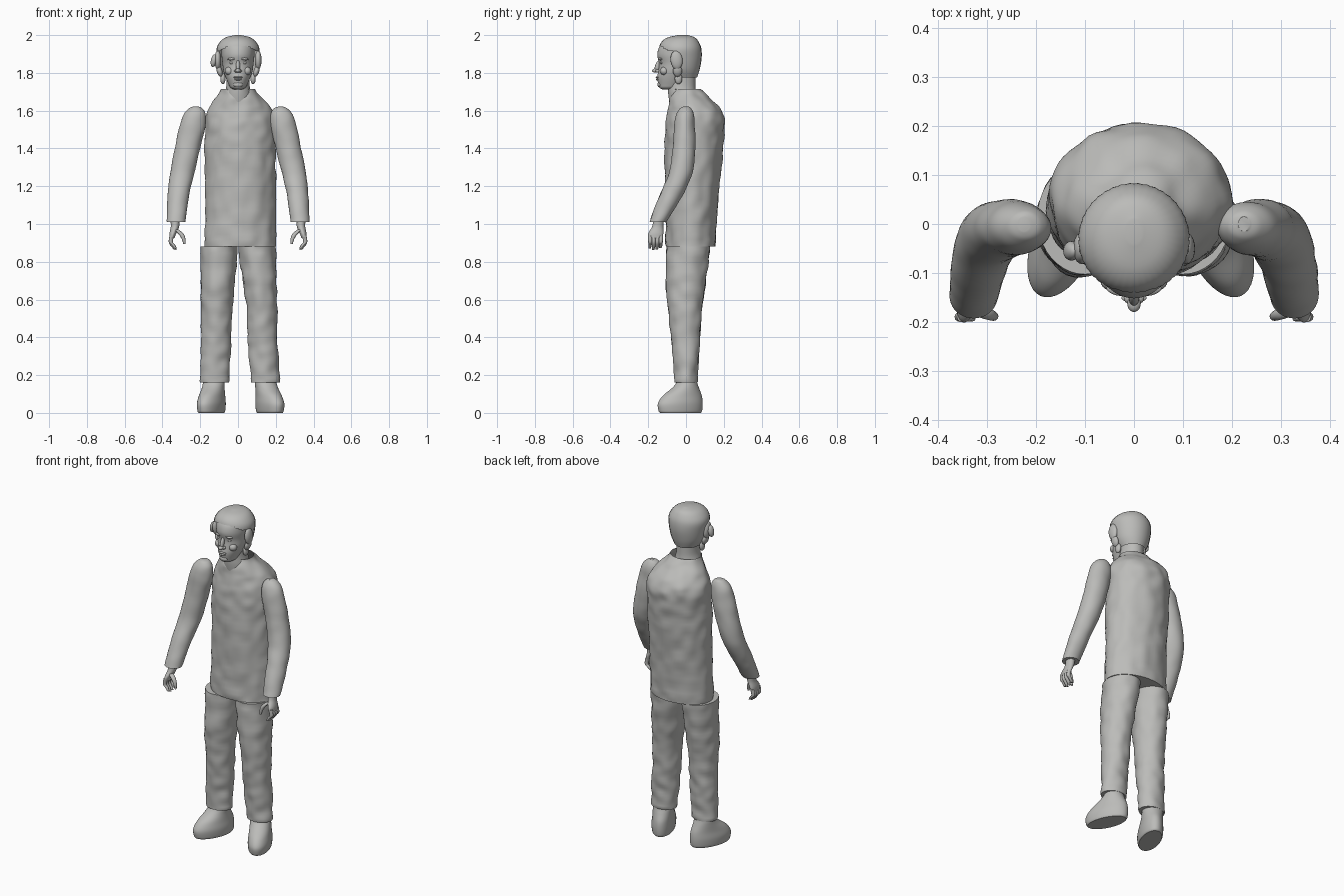
import bpy, bmesh, math
from mathutils import Vector, noise

cube = bpy.data.objects.get("Cube")
if cube:
    bpy.data.objects.remove(cube)

GREY = (0.5, 0.5, 0.485, 1)
grey = bpy.data.materials.new("plain grey")
grey.use_nodes = True
grey.diffuse_color = GREY
grey.node_tree.nodes["Principled BSDF"].inputs["Base Color"].default_value = GREY


def spline(rows, t):
    """Smooth interpolation through rows of numbers."""
    i = min(int(t), len(rows) - 2)
    f = t - i
    a, b, c, d = (rows[max(0, min(len(rows) - 1, i + k))] for k in (-1, 0, 1, 2))
    return [q + f * (r - p + f * (2 * p - 5 * q + 4 * r - s + f * (3 * (q - r) + s - p))) / 2
            for p, q, r, s in zip(a, b, c, d)]


def finish(obj, angle=45):
    obj.data.materials.append(grey)
    bpy.ops.object.select_all(action='DESELECT')
    obj.select_set(True)
    bpy.context.view_layer.objects.active = obj
    bpy.ops.object.shade_smooth_by_angle(angle=math.radians(angle))
    return obj


def loft(name, rings, sides=40, steps=6, turn=0, bump=0, ridge=0,
         bottom=True, top=True, edit=None):
    """Skin over level rings given as (x, y, z, half width, half depth)."""
    bm = bmesh.new()
    loops = []
    count = (len(rings) - 1) * steps
    for k in range(count + 1):
        x, y, z, rx, ry = spline(rings, k / steps)
        loop = []
        for j in range(sides):
            a = math.tau * j / sides
            grow = 1 + ridge * (j % 2)
            px, py = rx * grow * math.cos(a), ry * grow * math.sin(a)
            p = Vector((x + px * math.cos(turn) - py * math.sin(turn),
                        y + px * math.sin(turn) + py * math.cos(turn), z))
            if bump and 0 < k < count:
                p += Vector((math.cos(a), math.sin(a), 0)) * noise.noise(p * 16) * bump
            loop.append(bm.verts.new(p))
        loops.append(loop)
    for low, high in zip(loops, loops[1:]):
        for j in range(sides):
            n = (j + 1) % sides
            bm.faces.new((low[j], low[n], high[n], high[j]))
    if bottom:
        bm.faces.new(loops[0][::-1])
    if top:
        bm.faces.new(loops[-1])
    if edit:
        edit(bm)
    bmesh.ops.recalc_face_normals(bm, faces=bm.faces)
    mesh = bpy.data.meshes.new(name)
    bm.to_mesh(mesh)
    bm.free()
    obj = bpy.data.objects.new(name, mesh)
    bpy.context.collection.objects.link(obj)
    return finish(obj)


def ball(name, place, size, tilt=(0, 0, 0)):
    bpy.ops.mesh.primitive_uv_sphere_add(segments=20, ring_count=12, radius=1,
                                         location=place, rotation=tilt)
    obj = bpy.context.object
    obj.name = name
    obj.scale = size
    return finish(obj)


def span(rows):
    """Turn (z, front, back, half width) rows into rings."""
    return [(0, (f + b) / 2, z, w, (b - f) / 2) for z, f, b, w in rows]


# Torso with an open collar that dips at the throat
def dip_collar(bm):
    for v in bm.verts:
        if v.co.z > 1.66 and v.co.y < 0:
            v.co.z -= 0.045 * max(0, 1 - abs(v.co.x) / 0.06) * (v.co.z - 1.66) / 0.055


loft("torso", [
    (.012, .025, .88, .19, .13), (.012, .03, 1.1, .187, .138),
    (.012, .04, 1.35, .187, .152), (.012, .046, 1.5, .186, .157),
    (.012, .05, 1.57, .183, .152), (.008, .04, 1.62, .158, .135),
    (0, .01, 1.69, .105, .092), (0, 0, 1.716, .09, .076)],
    sides=64, steps=8, bump=.009, top=False, edit=dip_collar)

# Neck and head
loft("neck", span([(1.6, -.08, .06, .08), (1.68, -.093, .055, .072),
                   (1.73, -.095, .05, .062), (1.8, -.09, .05, .06)]))
loft("head", span([
    (1.712, -.125, -.06, .022), (1.722, -.142, -.02, .04), (1.74, -.147, .0, .05),
    (1.775, -.152, .03, .065), (1.81, -.147, .05, .077), (1.85, -.143, .06, .082),
    (1.9, -.152, .065, .087), (1.95, -.132, .06, .082), (1.985, -.07, .03, .045)]))

# Face
ball("nose_bridge", (0, -.15, 1.835), (.011, .014, .035), (-.3, 0, 0))
ball("nose_tip", (0, -.162, 1.812), (.014, .018, .011))
ball("upper_lip", (0, -.151, 1.777), (.026, .01, .005))
ball("lower_lip", (0, -.15, 1.766), (.021, .01, .006))
ball("chin", (0, -.138, 1.738), (.025, .014, .015))
for s, side in ((1, "left"), (-1, "right")):
    ball(side + "_eye", (s * .032, -.13, 1.853), (.014, .008, .007))
    ball(side + "_brow", (s * .034, -.136, 1.874), (.023, .01, .007), (0, s * .1, s * .25))
    ball(side + "_nostril", (s * .012, -.151, 1.81), (.009, .011, .008))
    ball(side + "_cheek", (s * .045, -.115, 1.81), (.024, .022, .022))


# Hair shell, cut open around the face
def open_face(bm):
    gone = []
    for f in bm.faces:
        c = f.calc_center_median()
        if c.y < -.045 and c.z < 1.945 - 3 * c.x ** 2:
            gone.append(f)
    bmesh.ops.delete(bm, geom=gone, context='FACES')


loft("hair", span([
    (1.775, -.09, .058, .07), (1.82, -.12, .072, .094), (1.88, -.14, .082, .108),
    (1.93, -.142, .08, .112), (1.965, -.128, .066, .094), (1.988, -.095, .045, .064),
    (2.0, -.04, .01, .016)]), sides=80, ridge=.012, bottom=False, edit=open_face)
for s, side in ((1, "left"), (-1, "right")):
    ball(side + "_side_hair", (s * .107, -.05, 1.868), (.018, .032, .05), (.1, 0, 0))
    ball(side + "_hair_curl", (s * .098, -.045, 1.81), (.015, .024, .032), (0, s * .3, 0))
    ball(side + "_sideburn", (s * .08, -.04, 1.77), (.014, .02, .03))
ball("loose_curl", (-.128, -.055, 1.865), (.016, .02, .034), (0, .2, 0))

ARM = [(.225, .0, 1.622, .012, .015), (.225, -.003, 1.612, .035, .03),
       (.23, -.006, 1.58, .058, .046), (.24, -.008, 1.52, .069, .054),
       (.268, -.01, 1.4, .067, .06), (.296, -.028, 1.27, .064, .062),
       (.312, -.065, 1.18, .058, .062), (.322, -.11, 1.09, .053, .056),
       (.328, -.148, 1.01, .049, .045)]
LEG = [(.1, .012, .88, .098, .115), (.11, 0, .7, .09, .106),
       (.12, -.004, .55, .081, .088), (.123, -.003, .4, .08, .076),
       (.13, 0, .28, .079, .067), (.135, 0, .16, .076, .06)]
SHOE = [(.155, -.03, 0, .056, .115), (.155, -.03, .012, .061, .123),
        (.155, -.03, .05, .064, .126), (.15, -.02, .09, .06, .11),
        (.142, -.003, .13, .058, .075), (.137, .004, .16, .058, .055),
        (.135, .005, .2, .055, .045)]

# Limbs, built once for each side
for s, side in ((1, "left"), (-1, "right")):
    def flip(rings, shift=0):
        return [(s * x + shift * (x - .1), *rest) for x, *rest in reversed(rings)]

    loft(side + "_sleeve", flip(ARM), bump=.003)
    loft(side + "_trouser_leg", flip(LEG, .3), bump=.008, steps=8)
    loft(side + "_shoe", flip(SHOE[::-1], .25)[::-1][::-1], turn=s * .4)

    # Hand with the palm turned inward
    loft(side + "_palm", flip([(.333, -.145, 1.02, .024, .028), (.334, -.15, .985, .022, .03),
                               (.345, -.16, .95, .018, .04), (.35, -.163, .925, .014, .038)]),
         sides=20)
    for i in range(4):
        y = -.19 + i * .019
        drop = .008 * abs(i - 1.4)
        loft(f"{side}_finger_{i + 1}", flip([
            (.35, y, .94, .012, .011), (.356, y, .905, .011, .01),
            (.344, y, .878 + drop, .01, .009), (.33, y - .003, .859 + drop, .006, .006)]),
            sides=12, steps=4)
    loft(side + "_thumb", flip([
        (.33, -.17, .97, .016, .014), (.302, -.183, .948, .014, .012),
        (.288, -.188, .92, .01, .01), (.284, -.19, .895, .006, .006)]), sides=12, steps=4)
